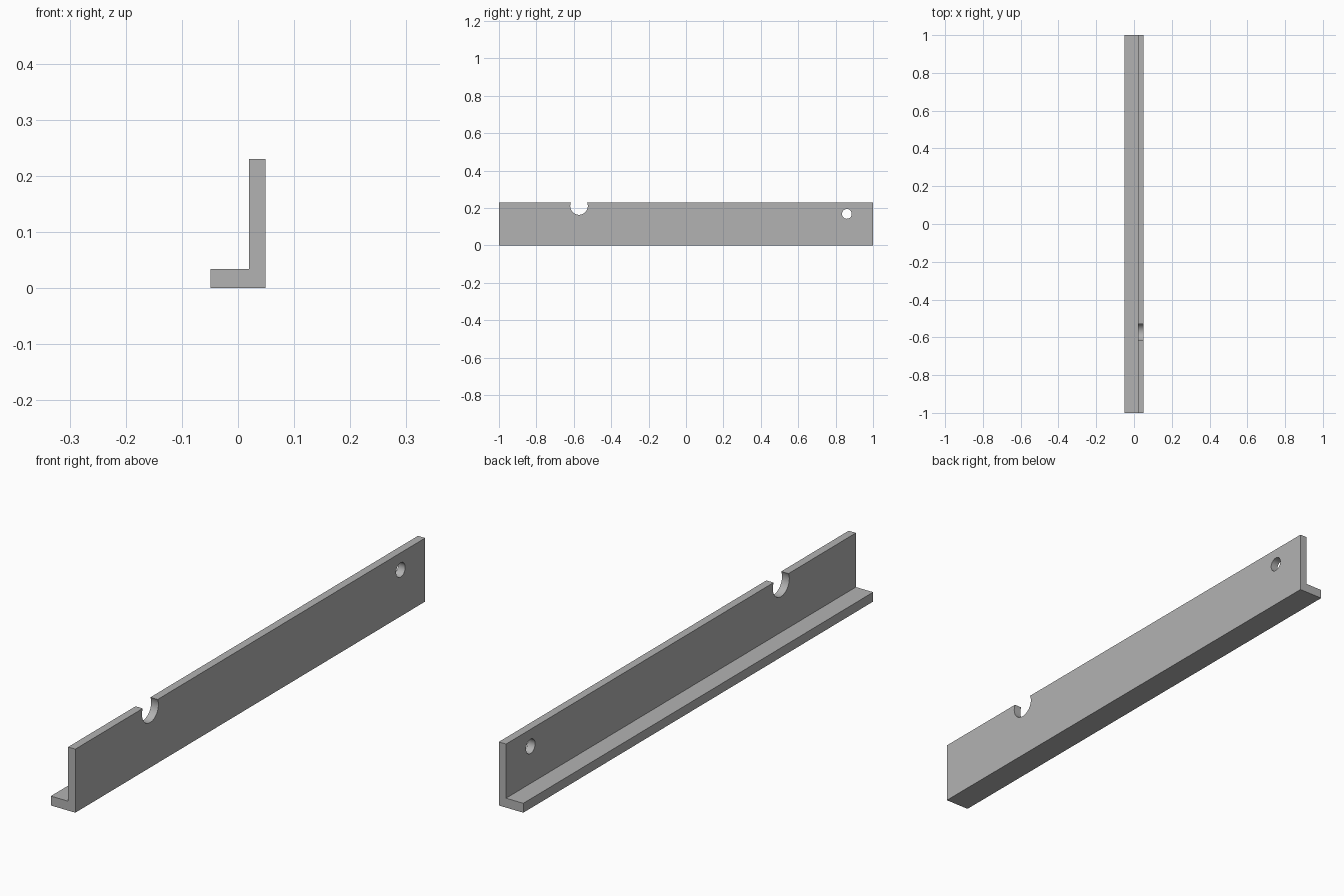
import bpy
import bmesh
import math

cube = bpy.data.objects.get("Cube")
if cube:
    bpy.data.objects.remove(cube, do_unlink=True)

grey = bpy.data.materials.new("plain grey")
grey.use_nodes = True
GREY = (0.45, 0.45, 0.45, 1)
grey.diffuse_color = GREY
grey.node_tree.nodes["Principled BSDF"].inputs["Base Color"].default_value = GREY


def add_object(name, bm):
    bmesh.ops.recalc_face_normals(bm, faces=bm.faces)
    mesh = bpy.data.meshes.new(name)
    bm.to_mesh(mesh)
    bm.free()
    mesh.materials.append(grey)
    obj = bpy.data.objects.new(name, mesh)
    bpy.context.collection.objects.link(obj)
    return obj


# L-shaped profile extruded along the length
LEFT, WEB, RIGHT = -0.049, 0.02, 0.049
FLANGE, HEIGHT = 0.034, 0.23
profile = [(LEFT, 0), (RIGHT, 0), (RIGHT, HEIGHT),
           (WEB, HEIGHT), (WEB, FLANGE), (LEFT, FLANGE)]
bm = bmesh.new()
end = bm.faces.new([bm.verts.new((x, -1, z)) for x, z in profile])
ext = bmesh.ops.extrude_face_region(bm, geom=[end])
bmesh.ops.translate(bm, vec=(0, 2, 0),
                    verts=[g for g in ext["geom"] if isinstance(g, bmesh.types.BMVert)])
bar = add_object("angle_bar", bm)


# Round cutters through the upright wall
def cut_round(name, y, z, radius):
    bm = bmesh.new()
    bmesh.ops.create_cone(bm, cap_ends=True, segments=64, radius1=radius,
                          radius2=radius, depth=0.2)
    cutter = add_object(name, bm)
    cutter.rotation_euler.y = math.pi / 2
    cutter.location = (RIGHT, y, z)
    bpy.context.view_layer.update()
    mod = bar.modifiers.new(name, 'BOOLEAN')
    mod.operation = 'DIFFERENCE'
    mod.solver = 'EXACT'
    mod.object = cutter
    bpy.context.view_layer.objects.active = bar
    bar.select_set(True)
    bpy.ops.object.modifier_apply(modifier=name)
    bpy.data.objects.remove(cutter, do_unlink=True)


cut_round("edge_notch", -0.572, 0.21, 0.047)
cut_round("bolt_hole", 0.86, 0.168, 0.026)

# Smooth only the curved cut walls
bpy.ops.object.select_all(action='DESELECT')
bar.select_set(True)
bpy.context.view_layer.objects.active = bar
bpy.ops.object.shade_smooth_by_angle(angle=math.radians(30))
